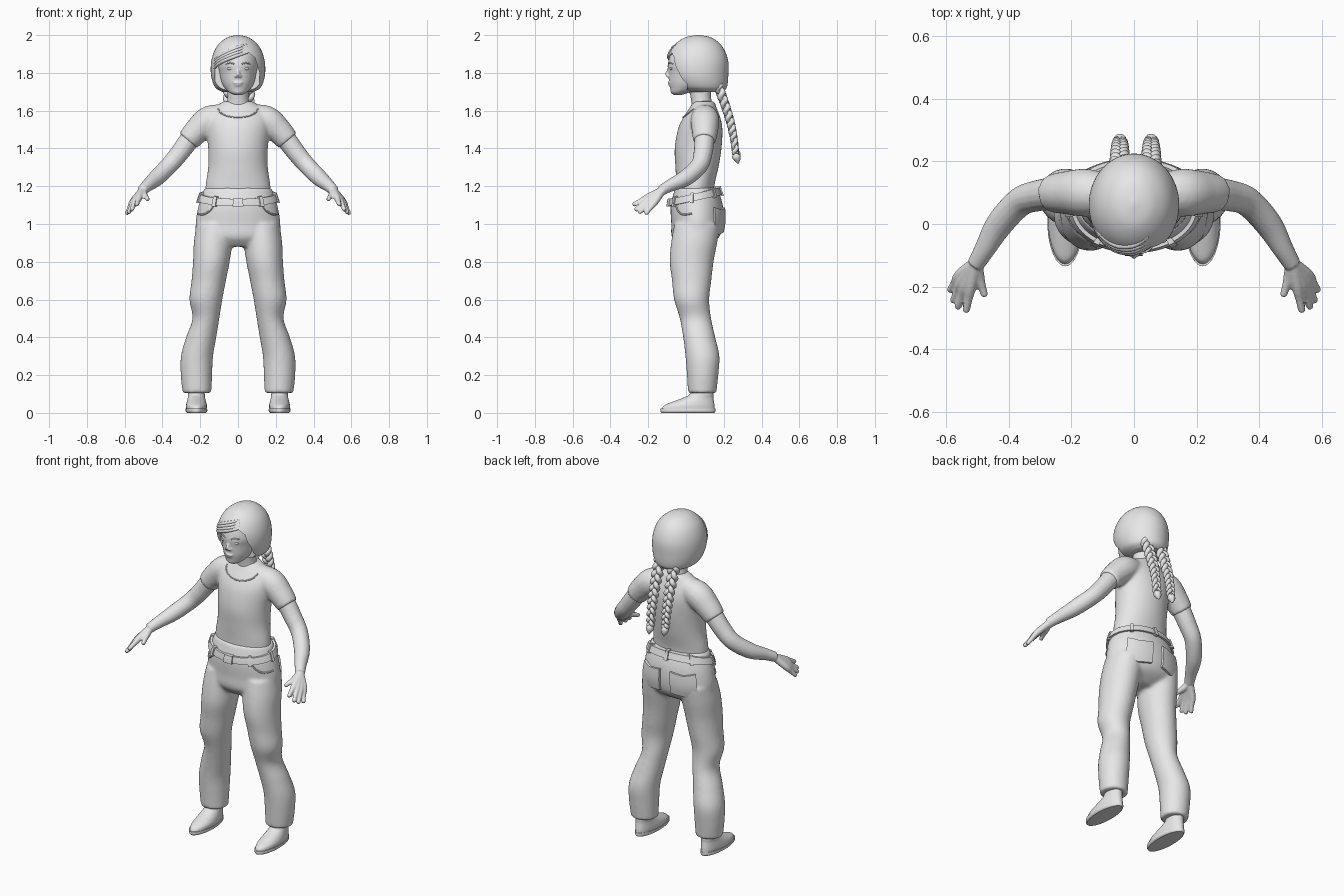
import bpy, bmesh, math
from mathutils import Vector

if "Cube" in bpy.data.objects:
    bpy.data.objects.remove(bpy.data.objects["Cube"])

grey = bpy.data.materials.new("light_grey")
grey.diffuse_color = (0.8, 0.8, 0.8, 1)
grey.use_nodes = True
grey.node_tree.nodes["Principled BSDF"].inputs["Base Color"].default_value = grey.diffuse_color


def dense(rows, n=6):
    """Catmull-Rom refinement of a list of equal-length tuples."""
    v = [Vector(r) for r in rows]
    out = []
    for i in range(len(v) - 1):
        a, b, c, d = v[max(i - 1, 0)], v[i], v[i + 1], v[min(i + 2, len(v) - 1)]
        for k in range(n):
            t = k / n
            out.append(0.5 * (2 * b + (c - a) * t + (2 * a - 5 * b + 4 * c - d) * t * t
                              + (3 * b - a - 3 * c + d) * t ** 3))
    return out + [v[-1]]


def select(objs):
    bpy.ops.object.select_all(action='DESELECT')
    for o in objs:
        o.select_set(True)
    bpy.context.view_layer.objects.active = objs[0]


def finish(o, angle=40):
    o.data.materials.clear()
    o.data.materials.append(grey)
    select([o])
    bpy.ops.object.shade_smooth_by_angle(angle=math.radians(angle))
    return o


def mesh(name, verts, faces):
    me = bpy.data.meshes.new(name)
    me.from_pydata([tuple(p) for p in verts], [], faces)
    o = bpy.data.objects.new(name, me)
    bpy.context.collection.objects.link(o)
    return finish(o)


def ring_point(r, a, off=0):
    z, cx, cy, rx, ry = r
    return Vector((cx + (rx + off) * math.cos(a), cy + (ry + off) * math.sin(a), z))


def loft(name, rows, n=40):
    """Stacked oval sections (z, centre x, centre y, radius x, radius y)."""
    rows = dense(rows)
    m = len(rows)
    verts = [ring_point(r, 2 * math.pi * j / n) for r in rows for j in range(n)]
    faces = [(i * n + j, i * n + (j + 1) % n, (i + 1) * n + (j + 1) % n, (i + 1) * n + j)
             for i in range(m - 1) for j in range(n)]
    faces += [tuple(reversed(range(n))), tuple(range((m - 1) * n, m * n))]
    return mesh(name, verts, faces)


def surf(rows, deg, z, off=0):
    """Point on a lofted body at an angle and height."""
    d = dense(rows)
    a = math.radians(deg)
    for p, q in zip(d, d[1:]):
        if p[0] <= z <= q[0]:
            return ring_point(p.lerp(q, (z - p[0]) / (q[0] - p[0])), a, off)
    r = d[-1].copy()
    r[0] = z
    return ring_point(r, a, off)


def patch(name, rows, a0, a1, zf, h, off, nu=10, nv=4):
    """Raised cloth plate following a lofted body; zf gives its lower edge."""
    def z(a, v):
        return zf(a) + h * v / nv
    A = [a0 + (a1 - a0) * u / nu for u in range(nu + 1)]
    w, k = nv + 1, (nu + 1) * (nv + 1)
    verts = [surf(rows, a, z(a, v), o) for o in (off, -0.01) for a in A for v in range(w)]
    faces = []
    for u in range(nu):
        for v in range(nv):
            f = (u * w + v, (u + 1) * w + v, (u + 1) * w + v + 1, u * w + v + 1)
            faces += [f, tuple(i + k for i in reversed(f))]
        for v, s in ((0, 1), (nv, -1)):
            faces.append((u * w + v, u * w + v + k, (u + 1) * w + v + k, (u + 1) * w + v)[::s])
    for u, s in ((0, -1), (nu, 1)):
        for v in range(nv):
            b = u * w + v
            faces.append((b, b + k, b + k + 1, b + 1)[::s])
    return mesh(name, verts, faces)


def tube(name, pts, n=4, res=4):
    """Round tube through (x, y, z, radius) points."""
    pts = dense(pts, n)
    cu = bpy.data.curves.new(name, 'CURVE')
    cu.dimensions, cu.bevel_depth, cu.bevel_resolution, cu.use_fill_caps = '3D', 1, res, True
    sp = cu.splines.new('POLY')
    sp.points.add(len(pts) - 1)
    for p, q in zip(sp.points, pts):
        p.co, p.radius = (q[0], q[1], q[2], 1), q[3]
    o = bpy.data.objects.new(name, cu)
    bpy.context.collection.objects.link(o)
    select([o])
    bpy.ops.object.convert(target='MESH')
    return finish(bpy.context.object)


def ball(name, loc, size):
    bpy.ops.mesh.primitive_uv_sphere_add(segments=20, ring_count=12, radius=1, location=loc)
    o = bpy.context.object
    o.name, o.scale = name, size
    return finish(o)


def fuse(name, objs, voxel, smooth=4):
    """Join parts into one continuous skin."""
    select(objs)
    bpy.ops.object.join()
    o = bpy.context.object
    o.name = name
    m = o.modifiers.new("remesh", 'REMESH')
    m.mode, m.voxel_size = 'VOXEL', voxel
    s = o.modifiers.new("smooth", 'SMOOTH')
    s.factor, s.iterations = 0.5, smooth
    for mod in ("remesh", "smooth"):
        bpy.ops.object.modifier_apply(modifier=mod)
    return finish(o, 60)


# Shirt: torso and short sleeves
torso = [(1.12, 0, .05, .17, .1), (1.2, 0, .05, .172, .1), (1.3, 0, .058, .158, .114),
         (1.4, 0, .064, .158, .124), (1.5, 0, .075, .168, .118), (1.56, 0, .083, .168, .1),
         (1.61, 0, .09, .135, .074), (1.65, 0, .095, .075, .055)]
sleeves = [tube("sleeve", [(.06 * s, .095, 1.575, .06), (.15 * s, .1, 1.55, .077),
                           (.215 * s, .1, 1.495, .07), (.265 * s, .098, 1.44, .061)], 6, 6) for s in (1, -1)]
fuse("shirt", [loft("torso", torso)] + sleeves, .009, 6)
tube("neckline", [(*surf(torso, a, 1.565 + .045 * (abs(a + 90) / 50) ** 2, .001), .004)
                  for a in range(-140, -39, 10)], 2, 2)

# Trousers: hips and two legs
hips = [(.88, 0, .035, .17, .07), (.93, 0, .05, .215, .125), (1.0, 0, .06, .225, .138),
        (1.1, 0, .057, .208, .138), (1.19, 0, .055, .178, .112)]
leg = [(1.0, .12, .06, .1, .122), (.9, .132, .043, .102, .122), (.8, .141, .03, .097, .116),
       (.7, .155, .03, .091, .104), (.6, .17, .03, .087, .093), (.5, .17, .05, .071, .083),
       (.4, .195, .07, .08, .085), (.3, .217, .087, .085, .09), (.2, .22, .088, .083, .083),
       (.105, .217, .086, .076, .075)]
legs = [loft("leg", [(z, s * x, y, a, b) for z, x, y, a, b in reversed(leg)]) for s in (1, -1)]
fuse("trousers", [loft("hips", hips)] + legs, .01, 5)

# Belt with loops and buckle, higher at the back
def belt_z(a):
    return 1.125 + .03 * math.sin(math.radians(a))

patch("belt", hips, -90, 270, belt_z, .038, .012, 60)
for a in (-55, -10, 45, 90, 135, 190, 235):
    patch("belt_loop", hips, a - 3, a + 3, lambda t: belt_z(t) - .008, .054, .019, 2)
patch("buckle", hips, -97, -83, lambda t: belt_z(t) - .003, .044, .022, 4)
ball("belt_stud", (0, -.094, 1.115), (.011, .008, .011))

# Pockets and fly seam
for s in (1, -1):
    c = 90 - 30 * s
    patch("back_pocket", hips, c - 21, c + 21, lambda a: .945 + .0006 * abs(a - c), .13, .012)
    tube("front_pocket_seam", [(*surf(hips, -90 + s * a, z, .001), .005)
                               for a, z in ((38, 1.1), (44, 1.07), (58, 1.05), (78, 1.055))], 4, 2)

# Shoes with flat soles
for s in (1, -1):
    x = .22 * s
    loft("sole", [(0, x, .01, .05, .14), (.008, x, .01, .057, .145), (.022, x, .01, .057, .145)])
    loft("shoe", [(.018, x, .011, .054, .141), (.04, x, .018, .055, .133), (.06, x, .04, .051, .108),
                  (.08, x, .065, .046, .08), (.1, x, .083, .044, .062), (.14, x, .086, .042, .055)])

# Bare arms and hands: fingers fan out from the wrist
fingers = [((.522, -.2, 1.143), (.538, -.282, 1.1)), ((.537, -.195, 1.132), (.565, -.27, 1.072)),
           ((.55, -.182, 1.122), (.58, -.25, 1.058)), ((.557, -.163, 1.118), (.59, -.215, 1.052)),
           ((.497, -.165, 1.155), (.477, -.232, 1.13))]
for s in (1, -1):
    parts = [tube("arm", [(s * x, y, z, r) for x, y, z, r in (
        (.19, .1, 1.52, .052), (.25, .098, 1.455, .053), (.31, .09, 1.375, .05), (.365, .07, 1.31, .047),
        (.43, 0, 1.245, .044), (.48, -.085, 1.203, .033), (.507, -.13, 1.178, .028))], 6, 6)]
    for k, t in fingers:
        k, t = Vector(k), Vector(t)
        path = [((.505, -.125, 1.178), .021), (k, .0185), (k.lerp(t, .5), .0135),
                (k.lerp(t, .93), .0115), (t, .006)]
        parts.append(tube("finger", [(s * p[0], p[1], p[2], r) for p, r in path]))
    fuse("arm_and_hand", parts, .0048, 3)

# Head, neck and face
neck = loft("neck", [(1.6, 0, .09, .07, .058), (1.66, 0, .08, .056, .054), (1.76, 0, .07, .056, .06)])
skull = loft("skull", [(1.682, 0, -.045, .018, .018), (1.695, 0, -.032, .044, .046), (1.715, 0, -.005, .065, .078),
                       (1.75, 0, .03, .088, .12), (1.8, 0, .05, .102, .143), (1.85, 0, .05, .11, .146),
                       (1.92, 0, .055, .1, .125), (1.97, 0, .06, .05, .06)])
nose = [tube("nose", [(0, -.085, 1.838, .006), (0, -.096, 1.805, .009), (0, -.104, 1.787, .011)]),
        ball("nostril", (.01, -.096, 1.783, ), (.009, .01, .008)),
        ball("nostril", (-.01, -.096, 1.783), (.009, .01, .008)),
        ball("upper_lip", (0, -.087, 1.747), (.026, .011, .006)),
        ball("lower_lip", (0, -.083, 1.736), (.021, .011, .007)),
        ball("chin", (0, -.062, 1.702), (.024, .02, .017))]
fuse("head", [skull, neck] + nose, .005, 3)
for s in (1, -1):
    ball("eye", (.041 * s, -.076, 1.823), (.017, .011, .008))
    tube("eyebrow", [(.02 * s, -.093, 1.847, .003), (.042 * s, -.086, 1.853, .004), (.065 * s, -.068, 1.847, .002)])

# Hair cap with the face opening cut out under a slanted fringe
hair = [(1.7, 0, .105, .085, .09), (1.725, 0, .082, .122, .135), (1.79, 0, .064, .143, .16), (1.87, 0, .06, .14, .162),
        (1.94, 0, .062, .112, .13), (1.985, 0, .064, .062, .075), (2.0, 0, .065, .008, .01)]
cap = loft("hair", hair, 64)
outline = [(-.125, 1.6), (-.122, 1.825), (-.06, 1.86), (.05, 1.912), (.09, 1.88), (.114, 1.8), (.116, 1.6)]
n = len(outline)
cutter = mesh("face_cutter", [(x, y, z) for y in (-.3, .005) for x, z in outline],
              [tuple(reversed(range(n))), tuple(range(n, 2 * n))]
              + [(i, (i + 1) % n, n + (i + 1) % n, n + i) for i in range(n)])
bm = bmesh.new()
bm.from_mesh(cutter.data)
bmesh.ops.recalc_face_normals(bm, faces=bm.faces)
bm.to_mesh(cutter.data)
bm.free()
cut = cap.modifiers.new("face_opening", 'BOOLEAN')
cut.operation, cut.object, cut.solver = 'DIFFERENCE', cutter, 'EXACT'
select([cap])
bpy.ops.object.modifier_apply(modifier="face_opening")
bpy.data.objects.remove(cutter)
finish(cap)
for i in range(4):
    tube("fringe_lock", [(*surf(hair, a, z + .014 * i, -.004), r) for a, z, r in (
        (-62, 1.91, .004), (-90, 1.893, .009), (-118, 1.868, .01), (-145, 1.838, .008), (-165, 1.8, .003))])

# Two three-strand braids down the back
for x0, drop in ((-.045, 0), (.055, .015)):
    path = dense([(.165, 1.745), (.2, 1.65), (.232, 1.55), (.252, 1.46), (.262, 1.385 - drop)], 12)
    for k in range(3):
        pts = []
        for i, (y, z) in enumerate(path):
            t = i / (len(path) - 1)
            ph = 2 * math.pi * (3.5 * t + k / 3)
            w = 1 - .35 * t
            pts.append((x0 + .021 * w * math.sin(ph), y + .013 * w * math.sin(2 * ph), z, .0165 * w))
        tube("braid_strand", pts, 2, 3)
    end = 1.385 - drop
    tube("braid_tuft", [(x0, .262, end + .01, .012), (x0, .266, end - .012, .022),
                        (x0, .272, end - .03, .017), (x0, .276, end - .05, .003)])
